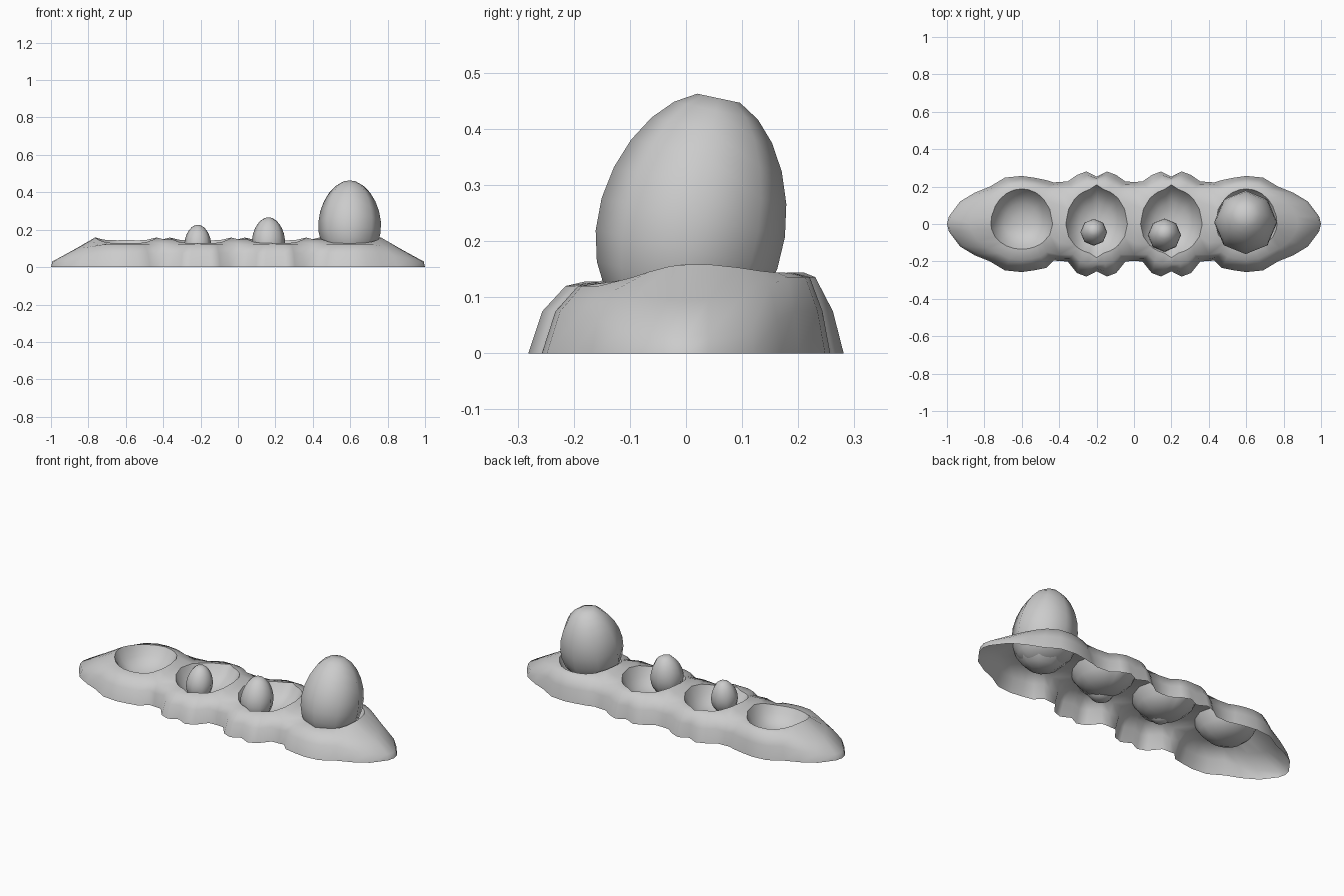
import bpy, bmesh
from math import sin, cos, radians, pi
from mathutils import Matrix, Vector

if "Cube" in bpy.data.objects:
    bpy.data.objects.remove(bpy.data.objects["Cube"])


def finish(bm, name, angle):
    bmesh.ops.remove_doubles(bm, verts=bm.verts, dist=0.0005)
    bmesh.ops.recalc_face_normals(bm, faces=bm.faces)
    me = bpy.data.meshes.new(name)
    bm.to_mesh(me)
    bm.free()
    ob = bpy.data.objects.new(name, me)
    bpy.context.collection.objects.link(ob)
    bpy.ops.object.select_all(action='DESELECT')
    ob.select_set(True)
    bpy.context.view_layer.objects.active = ob
    bpy.ops.object.shade_smooth_by_angle(angle=radians(angle))
    return ob


# Quadrant footprints (dx, y, rim angle) from the cell's side to its middle
END = [(.40, 0, 0), (.39, .04, 12), (.33, .12, 30), (.25, .168, 45),
       (.17, .2, 60), (.09, .248, 75), (0, .257, 90)]
JOIN_END = [(.2, 0, 0), (.2, .1, 25), (.2, .225, 45), (.17, .222, 54),
            (.13, .235, 64), (.07, .247, 77), (0, .257, 90)]
JOIN_MID = [(.2, 0, 0), (.2, .1, 25), (.2, .225, 45), (.155, .227, 54),
            (.105, .262, 64), (.055, .281, 77), (0, .253, 90)]


def column(cx, sx, sy, p, i, end, mid):
    """One section from ground over the rim to the bowl floor."""
    dx, y, deg = p
    if not end and i in (2, 3) and sy < 0:
        y -= .027
    a = radians(deg)
    back = sy > 0
    depth = (.19 if back else .16) if mid else (.188 if back else .135)
    if mid and i == 6:
        depth += .02  # pointed rim at the crease
    rim = Vector((.165 * cos(a), depth * sin(a), .128 + .03 * cos(a) ** 4
                  + (.016 * sin(a) if back else 0)))
    g = Vector((dx, y, 0))
    if not end and i < 2:
        low = [None, None, Vector((dx, y, .149))]
    elif not end and i == 2:
        low = [g, Vector((dx, y * .95, .072)), Vector((dx, y * .83, .132 if back else .124))]
    else:
        e = max(0, (dx - .17) / .23)
        s1 = g.lerp(rim, .2 - .17 * e)
        s1.z = .075 - .045 * e
        s2 = g.lerp(rim, .53)
        s2.z = (.136 if back else .12) * (1 - e) + .094 * e
        low = [g, s1, s2]
    bowl = [Vector((rim.x * f, rim.y * f, z))
            for f, z in ((.84, .095), (.58, .06), (.3, .044))]
    return [v and Vector((cx + sx * v.x, sy * v.y, v.z)) for v in low + [rim] + bowl]


# Nest base: four joined bowls, open underneath
bm = bmesh.new()
for cx in (-.6, -.2, .2, .6):
    mid = abs(cx) < .4
    cols = []
    for sx, sy, order in ((1, 1, range(0, 7)), (-1, 1, range(5, -1, -1)),
                          (-1, -1, range(1, 7)), (1, -1, range(5, 0, -1))):
        end = not mid and sx * cx > 0
        quad = END if end else JOIN_MID if mid else JOIN_END
        for i in order:
            pts = column(cx, sx, sy, quad[i], i, end, mid)
            cols.append([v and bm.verts.new(v) for v in pts])
    floor = bm.verts.new((cx, 0, .04))
    for a, b in zip(cols, cols[1:] + cols[:1]):
        for j in range(6):
            f = [a[j], b[j], b[j + 1], a[j + 1]]
            if all(f):
                bm.faces.new(f)
        bm.faces.new((a[6], b[6], floor))
finish(bm, "nest_base", 60)


# Eggs: eight-sided, wider towards the bottom
def egg(name, centre, r, h, tilt):
    bm = bmesh.new()
    rings = []
    n = 12
    for k in range(1, n):
        t = pi * k / n
        rad = r * sin(t) * (1 - .1 * cos(t))
        rings.append([bm.verts.new((rad * cos(s * pi / 4), rad * sin(s * pi / 4), h * cos(t)))
                      for s in range(8)])
    for a, b in zip(rings, rings[1:]):
        for s in range(8):
            q = (s + 1) % 8
            bm.faces.new((a[s], a[q], b[q], b[s]))
    bm.faces.new(rings[0])
    bm.faces.new(rings[-1][::-1])
    m = Matrix.Translation(centre) @ Matrix.Rotation(radians(tilt), 4, 'X')
    bmesh.ops.transform(bm, matrix=m, verts=bm.verts)
    finish(bm, name, 60)


egg("small_egg", (-.215, -.043, .13), .071, .097, -8)
egg("medium_egg", (.163, -.058, .147), .088, .12, -8)
egg("large_egg", (.597, .013, .242), .167, .225, -12)
